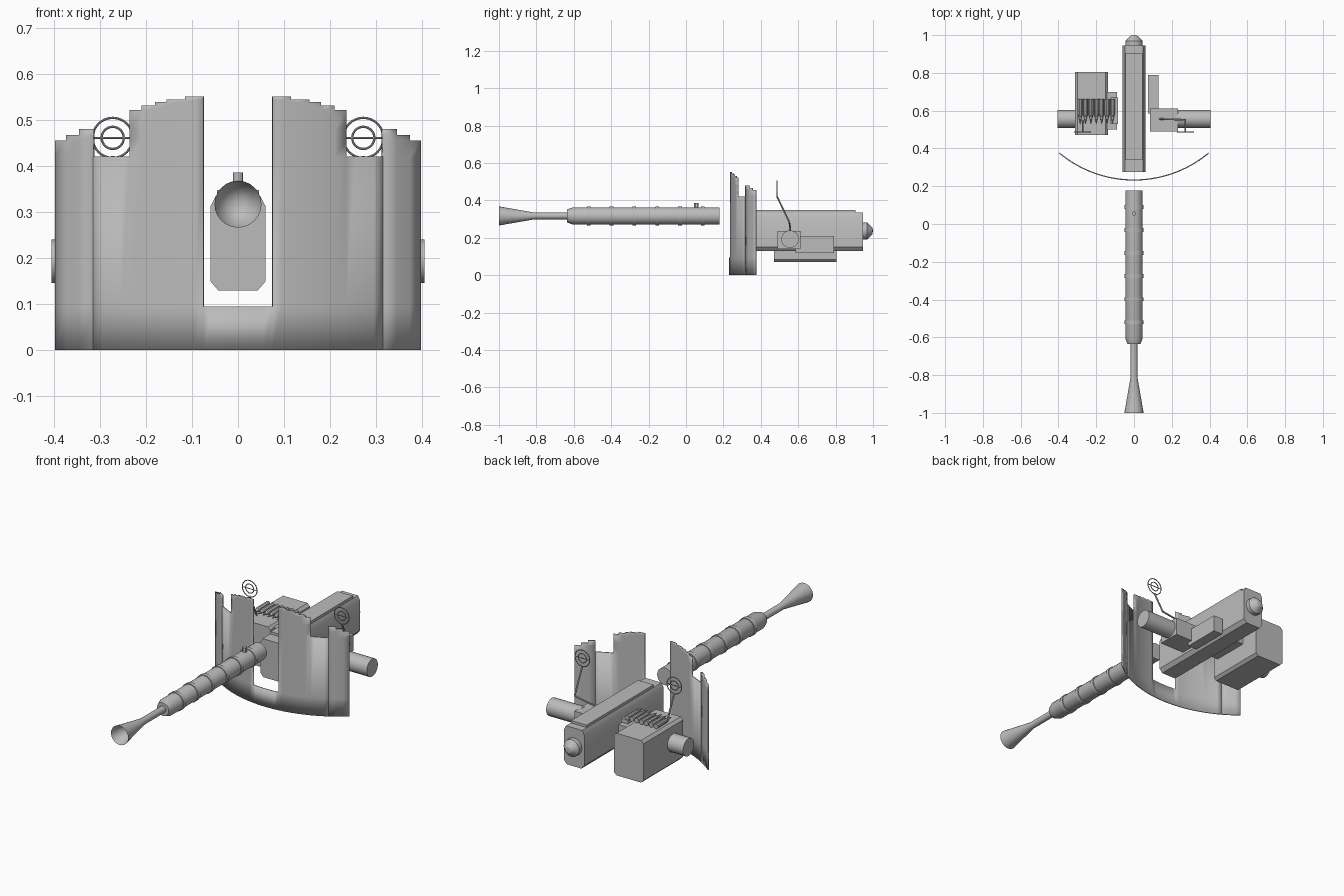
import bpy, bmesh, math
from mathutils import Vector, Matrix

cube = bpy.data.objects.get("Cube")
if cube:
    bpy.data.objects.remove(cube, do_unlink=True)

grey = bpy.data.materials.new("plain grey")
grey.use_nodes = True
grey.diffuse_color = (0.5, 0.5, 0.5, 1)
grey.node_tree.nodes["Principled BSDF"].inputs["Base Color"].default_value = (0.5, 0.5, 0.5, 1)
parts = []


def finish(name, bm):
    bmesh.ops.recalc_face_normals(bm, faces=bm.faces)
    mesh = bpy.data.meshes.new(name)
    bm.to_mesh(mesh)
    bm.free()
    mesh.materials.append(grey)
    obj = bpy.data.objects.new(name, mesh)
    bpy.context.collection.objects.link(obj)
    parts.append(obj)
    return obj


def prism(name, x0, x1, y0, y1, z0, z1, top=(0, 0), bottom=(0, 0)):
    """Bar along y whose section may have chamfered top and bottom corners."""
    (tx, tz), (bx, bz) = top, bottom
    section = [(x0 + bx, z0), (x1 - bx, z0), (x1, z0 + bz), (x1, z1 - tz),
               (x1 - tx, z1), (x0 + tx, z1), (x0, z1 - tz), (x0, z0 + bz)]
    section = list(dict.fromkeys(section))
    bm = bmesh.new()
    face = bm.faces.new([bm.verts.new((x, y0, z)) for x, z in section])
    new = bmesh.ops.extrude_face_region(bm, geom=[face])["geom"]
    moved = [v for v in new if isinstance(v, bmesh.types.BMVert)]
    bmesh.ops.translate(bm, verts=moved, vec=(0, y1 - y0, 0))
    return finish(name, bm)


def lathe(name, profile, x, z, sides=24):
    """Turn a (y, radius) profile about an axis along y."""
    bm = bmesh.new()
    verts = [bm.verts.new((x + r, y, z)) for y, r in profile]
    edges = [bm.edges.new(pair) for pair in zip(verts, verts[1:])]
    bmesh.ops.spin(bm, geom=verts + edges, cent=(x, 0, z), axis=(0, 1, 0),
                   angle=math.tau, steps=sides)
    bmesh.ops.remove_doubles(bm, verts=bm.verts, dist=0.0001)
    return finish(name, bm)


def rod(name, a, b, radius, sides=24):
    a, b = Vector(a), Vector(b)
    turn = (b - a).to_track_quat("Z", "Y").to_matrix().to_4x4()
    bm = bmesh.new()
    bmesh.ops.create_cone(bm, cap_ends=True, segments=sides, radius1=radius, radius2=radius,
                          depth=(b - a).length, matrix=Matrix.Translation((a + b) / 2) @ turn)
    return finish(name, bm)


def ring(name, x, y, z, radius, tube):
    steps = [math.tau * i / 8 for i in range(9)]
    return lathe(name, [(y + tube * math.sin(t), radius + tube * math.cos(t)) for t in steps], x, z, 32)


# Curved shield: a stepped height for each band of |x|
bands = [(.075, .095), (.115, .551), (.155, .544), (.18, .539), (.21, .531), (.235, .522),
         (.315, .42), (.345, .48), (.373, .467), (.397, .455)]
arc_radius, arc_centre = .622, .852


def shield_y(x):
    return arc_centre - math.sqrt(arc_radius ** 2 - x * x)


def shield(name, start, end):
    levels = sorted({0} | {h for _, h in bands})
    bm = bmesh.new()
    inner = 0
    for outer, height in bands:
        if start <= inner and outer <= end:
            cuts = max(1, round((outer - inner) / .02))
            for i in range(cuts):
                xa, xb = [inner + (outer - inner) * k / cuts for k in (i, i + 1)]
                for za, zb in zip(levels, levels[1:]):
                    if zb <= height:
                        for s in (-1, 1):
                            quad = [(xa, za), (xb, za), (xb, zb), (xa, zb)][::s]
                            bm.faces.new([bm.verts.new((s * x, shield_y(x), z)) for x, z in quad])
        inner = outer
    bmesh.ops.remove_doubles(bm, verts=bm.verts, dist=0.0001)
    obj = finish(name, bm)
    for poly in obj.data.polygons:
        if poly.normal.y > 0:
            poly.flip()
    mod = obj.modifiers.new("thickness", "SOLIDIFY")
    mod.thickness = .006
    mod.offset = -1


shield("shield_centre", 0, .315)
shield("shield_sides", .315, .4)

# Barrel jacket with bands, thin barrel and hollow flared muzzle
axis_z = .317
lathe("barrel_jacket", [(.178, 0), (.178, .046), (-.605, .046), (-.635, .035), (-.635, 0)], 0, axis_z)
for i in range(6):
    y = .09 - i * .122
    lathe("barrel_band", [(y - .01, .044), (y - .01, .05), (y + .01, .05), (y + .01, .044)], 0, axis_z)
lathe("muzzle", [(-.62, .018), (-.81, .018), (-1, .051), (-.86, 0)], 0, axis_z)
rod("front_post", (0, .055, .35), (0, .055, .386), .011, 12)

# Receiver with raised cover and rear knob
prism("receiver", -.06, .06, .275, .945, .13, .335, (.012, .023), (.017, .02))
prism("top_cover", -.046, .046, .34, .905, .33, .348)
lathe("rear_knob", [(.94, 0), (.94, .046), (.968, .046), (.985, .03), (.996, .018), (1, 0)], 0, .237, 16)

# Side housings
prism("side_block", .085, .232, .49, .612, .14, .237)
prism("side_plate", .075, .13, .585, .79, .12, .21)

# Ammunition box, feed tray and belt of rounds
prism("ammo_box", -.312, -.138, .47, .805, .07, .295, (.014, .014), (.014, .014))
prism("feed_tray", -.145, -.09, .5, .7, .18, .285)
prism("belt_link", -.125, -.085, .53, .67, .28, .305)
for i in range(7):
    lathe("round", [(.662, 0), (.662, .013), (.58, .013), (.565, .008), (.527, 0)],
          -.285 + i * .0285, .312, 10)

# Trunnions and ring sights on both sides
for side, s in (("left", 1), ("right", -1)):
    rod(side + "_trunnion", (s * .22, .556, .193), (s * .405, .556, .193), .047)
    x, y, z = s * .272, .487, .461
    ring(side + "_sight_outer_ring", x, y, z, .0435, .0025)
    ring(side + "_sight_inner_ring", x, y, z, .024, .0025)
    rod(side + "_sight_bar", (x - .043, y, z), (x + .043, y, z), .0022, 8)
    path = [(s * .135, .556, .235), (s * .135, .556, .262), (x, .552, .285), (x, y, .42)]
    for a, b in zip(path, path[1:]):
        rod(side + "_sight_stem", a, b, .0045, 8)

# Smooth the round surfaces, keep edges sharp
bpy.ops.object.select_all(action="DESELECT")
for obj in parts:
    obj.select_set(True)
bpy.context.view_layer.objects.active = parts[0]
bpy.ops.object.shade_smooth_by_angle(angle=math.radians(30))
